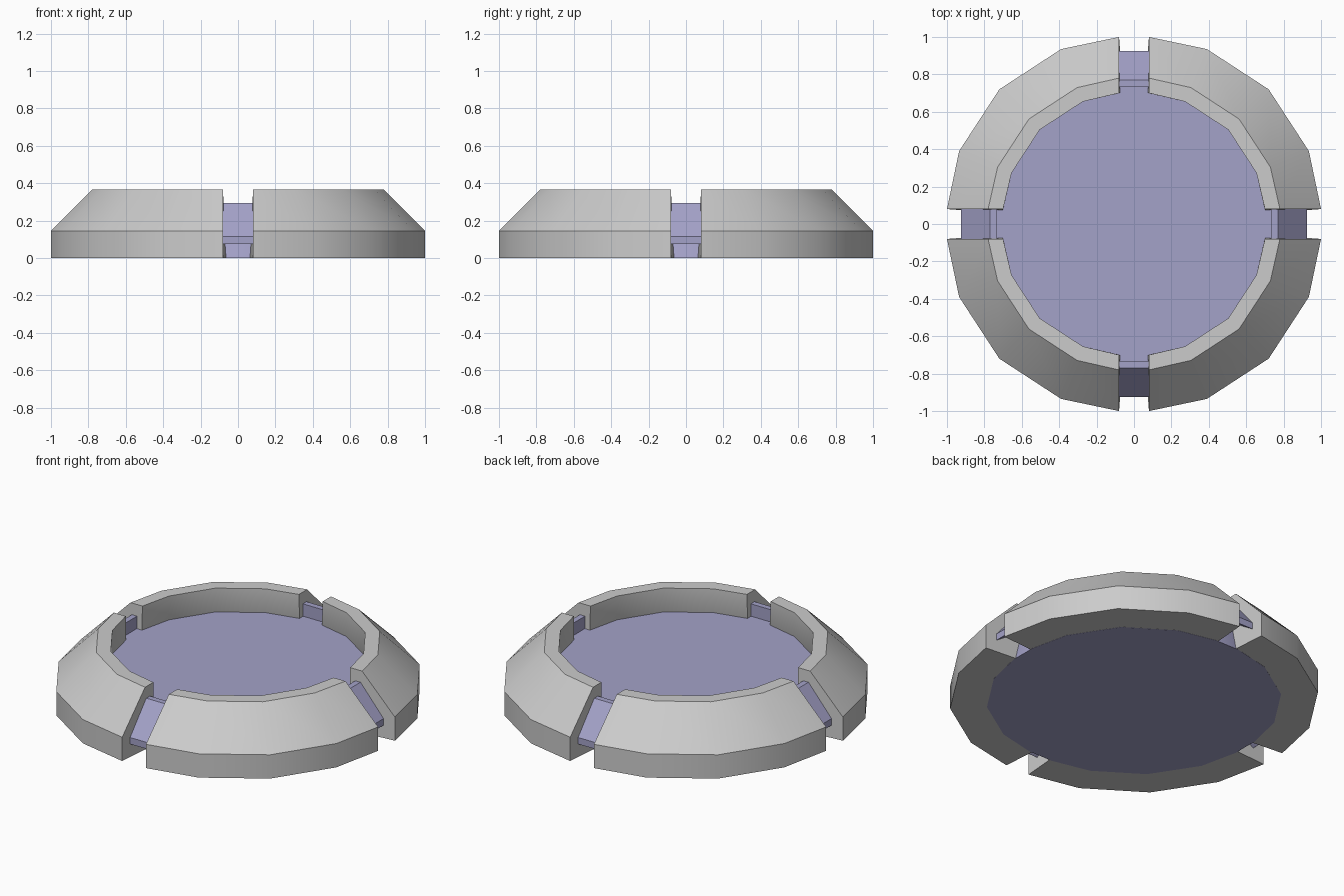
import bpy, bmesh, math

if "Cube" in bpy.data.objects:
    bpy.data.objects.remove(bpy.data.objects["Cube"])

blue = bpy.data.materials.new("blue_grey")
blue.diffuse_color = (0.37, 0.36, 0.58, 1)
blue.use_nodes = True
blue.node_tree.nodes["Principled BSDF"].inputs["Base Color"].default_value = blue.diffuse_color


def finish(name, bm, mat=None, smooth=True):
    bmesh.ops.recalc_face_normals(bm, faces=bm.faces[:])
    me = bpy.data.meshes.new(name)
    bm.to_mesh(me)
    bm.free()
    ob = bpy.data.objects.new(name, me)
    bpy.context.collection.objects.link(ob)
    if mat:
        me.materials.append(mat)
    if smooth:
        bpy.ops.object.select_all(action='DESELECT')
        ob.select_set(True)
        bpy.context.view_layer.objects.active = ob
        bpy.ops.object.shade_smooth_by_angle(angle=math.radians(30))
    return ob


def arc(r, gap=0.08):
    """Quarter outline: cut ends parallel to the axes, facets between."""
    return [(r, gap), (0.935 * r, 0.39 * r), (0.72 * r, 0.72 * r),
            (0.39 * r, 0.935 * r), (gap, r)]


def turn(x, y, k):
    for _ in range(k):
        x, y = -y, x
    return x, y


# Four bevelled rim segments: (radius, height, half gap) cross-section
PROFILE = [(0.70, 0.365, 0.08), (0.78, 0.365, 0.08), (1.0, 0.145, 0.08),
           (1.0, 0.0, 0.08), (0.79, 0.0, 0.063), (0.70, 0.20, 0.075)]
for k in range(4):
    bm = bmesh.new()
    rails = [[bm.verts.new((*turn(x, y, k), z)) for x, y in arc(r, g)]
             for r, z, g in PROFILE]
    n = len(rails)
    for i in range(n):
        a, b = rails[i], rails[(i + 1) % n]
        for j in range(4):
            bm.faces.new((a[j], a[j + 1], b[j + 1], b[j]))
    bm.faces.new([r[0] for r in rails])
    bm.faces.new([r[-1] for r in rails])
    finish(f"rim_segment_{k + 1}", bm)

# Central floor plate, slightly wider at the bottom
bm = bmesh.new()
loops = [[bm.verts.new((*turn(x, y, k), z)) for k in range(4) for x, y in arc(r)]
         for r, z in ((0.735, 0.22), (0.80, -0.001))]
top, bottom = loops
for i in range(len(top)):
    j = (i + 1) % len(top)
    bm.faces.new((top[i], top[j], bottom[j], bottom[i]))
bm.faces.new(top)
bm.faces.new(bottom)
finish("floor_plate", bm, blue)

# Sloped bars bridging the four gaps
BAR = [(0.925, 0.075), (0.925, 0.115), (0.77, 0.295), (0.735, 0.295), (0.735, 0.20)]
for k in range(4):
    bm = bmesh.new()
    sides = [[bm.verts.new((*turn(r, w, k), z)) for r, z in BAR]
             for w in (-0.079, 0.079)]
    a, b = sides
    for i in range(len(a)):
        j = (i + 1) % len(a)
        bm.faces.new((a[i], a[j], b[j], b[i]))
    bm.faces.new(a)
    bm.faces.new(b)
    finish(f"gap_bar_{k + 1}", bm, blue, smooth=False)
